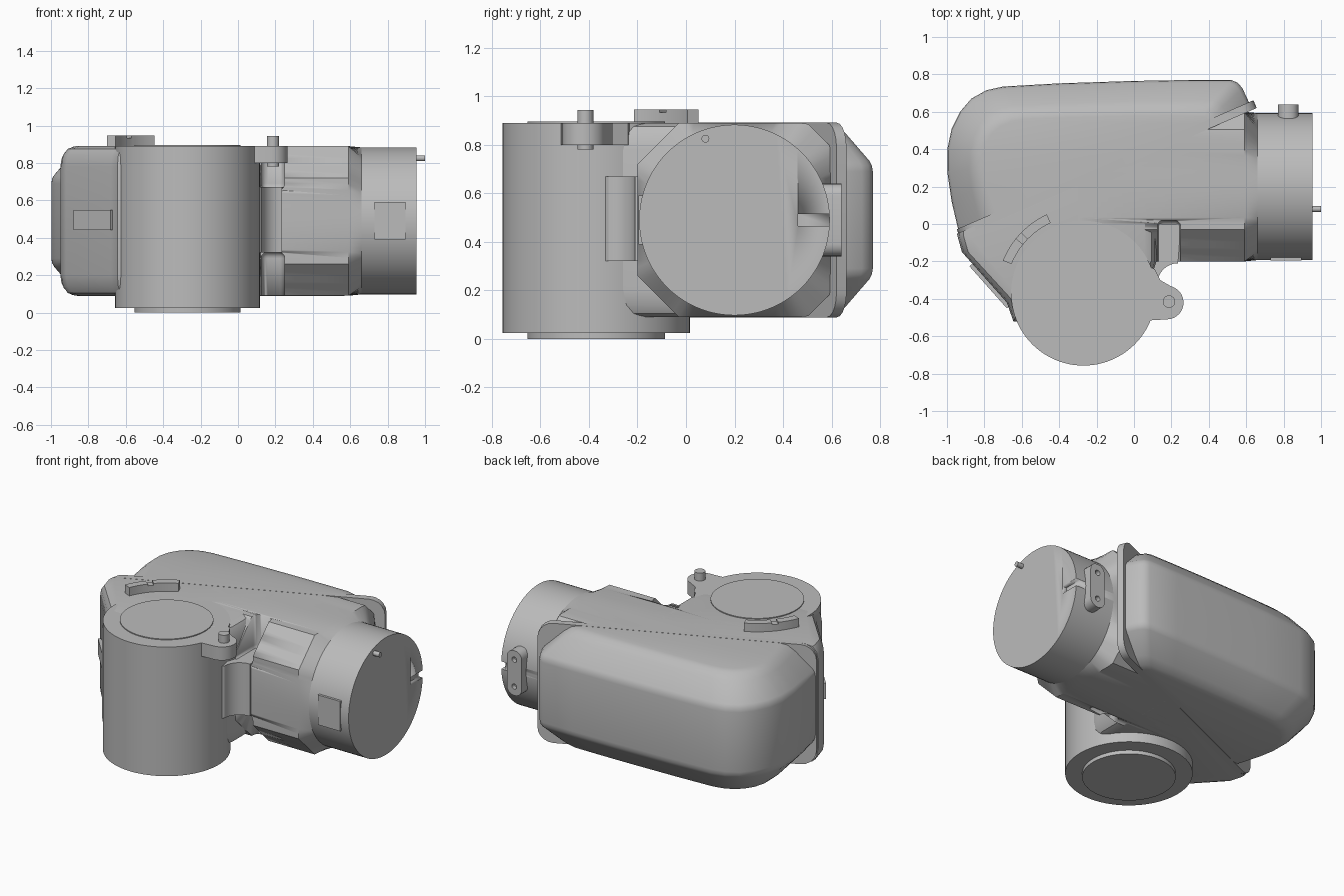
import bpy, bmesh, math
from mathutils import Vector, Matrix

if "Cube" in bpy.data.objects:
    bpy.data.objects.remove(bpy.data.objects["Cube"])

metal = bpy.data.materials.new("cast_grey")
metal.use_nodes = True
GREY = (0.5, 0.5, 0.5, 1)
metal.diffuse_color = GREY
metal.node_tree.nodes["Principled BSDF"].inputs["Base Color"].default_value = GREY

SEAM = Vector((-0.93, -0.045, 0))             # start of the diagonal split
TILT = math.radians(23.5)
SEAM_NORMAL = Vector((-math.sin(TILT), math.cos(TILT), 0))
HUB = Vector((-0.27, -0.37, 0))               # upright bore axis
PORT_Y, PORT_Z = 0.2, 0.49                    # side port axis


def finish(name, bm, angle=30):
    bmesh.ops.recalc_face_normals(bm, faces=bm.faces)
    mesh = bpy.data.meshes.new(name)
    bm.to_mesh(mesh)
    bm.free()
    ob = bpy.data.objects.new(name, mesh)
    bpy.context.collection.objects.link(ob)
    mesh.materials.append(metal)
    bpy.ops.object.select_all(action='DESELECT')
    ob.select_set(True)
    bpy.context.view_layer.objects.active = ob
    bpy.ops.object.shade_smooth_by_angle(angle=math.radians(angle))
    return ob


def loft(name, rings, keep=0, angle=30):
    """Skin closed rings; keep=1 or -1 trims to the back or front of the seam."""
    bm = bmesh.new()
    loops = [[bm.verts.new(p) for p in ring] for ring in rings]
    n = len(loops[0])
    for a, b in zip(loops, loops[1:]):
        for i in range(n):
            j = (i + 1) % n
            bm.faces.new((a[i], a[j], b[j], b[i]))
    bm.faces.new(loops[0][::-1])
    bm.faces.new(loops[-1])
    if keep:
        bmesh.ops.bisect_plane(bm, geom=bm.verts[:] + bm.edges[:] + bm.faces[:],
                               plane_co=SEAM, plane_no=SEAM_NORMAL * -keep, clear_outer=True)
        bmesh.ops.holes_fill(bm, edges=[e for e in bm.edges if e.is_boundary], sides=0)
    return finish(name, bm, angle)


def shells(outline, levels, centre, half):
    """Rings of an outline drawn in toward its centre at each (z, inset) level."""
    return [[(centre[0] + (x - centre[0]) * (1 - d / half[0]),
              centre[1] + (y - centre[1]) * (1 - d / half[1]), z) for x, y in outline]
            for z, d in levels]


def prism(name, outline, z0, z1):
    return loft(name, [[(x, y, z) for x, y in outline] for z in (z0, z1)])


def cylinder(name, start, end, r, sides=64):
    start, end = Vector(start), Vector(end)
    axis = end - start
    turn = axis.to_track_quat('Z', 'Y').to_matrix().to_4x4()
    bm = bmesh.new()
    bmesh.ops.create_cone(bm, cap_ends=True, segments=sides, radius1=r, radius2=r,
                          depth=axis.length,
                          matrix=Matrix.Translation((start + end) / 2) @ turn)
    return finish(name, bm)


def box(name, centre, size, spin=0, bevel=0, along=None):
    """Box spun about z; bevels all edges, or just those along one axis."""
    bm = bmesh.new()
    bmesh.ops.create_cube(bm, size=1, matrix=Matrix.Diagonal((*size, 1)))
    if bevel:
        edges = [e for e in bm.edges if along is None or
                 abs((e.verts[0].co - e.verts[1].co).normalized()[along]) > 0.9]
        bmesh.ops.bevel(bm, geom=edges, offset=bevel, segments=5, profile=0.5, affect='EDGES')
    bmesh.ops.transform(bm, verts=bm.verts,
                        matrix=Matrix.Translation(centre) @ Matrix.Rotation(spin, 4, 'Z'))
    return finish(name, bm)


def cut(target, cutter):
    mod = target.modifiers.new("cut", 'BOOLEAN')
    mod.operation, mod.solver, mod.object = 'DIFFERENCE', 'EXACT', cutter
    bpy.context.view_layer.objects.active = target
    bpy.ops.object.modifier_apply(modifier=mod.name)
    bpy.data.objects.remove(cutter)


def arc(centre, r, a0, a1, steps):
    angles = [math.radians(a0 + (a1 - a0) * i / steps) for i in range(steps + 1)]
    return [(centre[0] + r * math.cos(a), centre[1] + r * math.sin(a)) for a in angles]


# upright bore with its raised end discs
cylinder("upright_barrel", HUB + Vector((0, 0, 0.025)), HUB + Vector((0, 0, 0.89)), 0.387, 96)
cylinder("bore_discs", HUB, HUB + Vector((0, 0, 0.896)), 0.284, 96)

# side neck: chamfered square section blending into the round port
def section(x, round_end=False):
    ring = []
    for i in range(96):
        a = math.tau * i / 96
        c, s = math.cos(a), math.sin(a)
        diagonal = 0.63 if c < 0 else 0.7
        r = min(0.4 / max(abs(c), abs(s)), diagonal / (abs(c) + abs(s)))
        if round_end:
            r = 0.393
        ring.append((x, PORT_Y + r * c, PORT_Z + r * s))
    return ring


neck = loft("side_neck", [section(-0.3), section(0.59), section(0.66, True)], -1)
for z in (0.83, 0.15):
    cut(neck, box("pocket_cutter", (0.187, -0.14, z), (0.125, 0.32, 0.35), bevel=0.035))

port = cylinder("side_port", (0.6, PORT_Y, PORT_Z), (0.955, PORT_Y, PORT_Z), 0.393, 96)
cut(port, box("slot_cutter", (0.955, 0.53, PORT_Z), (0.06, 0.135, 0.05)))
cylinder("port_pin", (0.93, 0.08, 0.825), (1.0, 0.08, 0.825), 0.016, 24)
box("port_pad", (0.812, -0.165, PORT_Z), (0.165, 0.062, 0.2))

# front housing around the bore
front_outline = [(-0.95, 0.3), (-0.945, -0.06), (-0.92, -0.15), (-0.68, -0.42), (-0.645, -0.52),
                 (-0.3, -0.55), (0.08, -0.32), (0.12, -0.2), (0.12, 0.5)]
loft("front_housing", shells(front_outline,
     [(0.09, 0.08), (0.105, 0.035), (0.14, 0.01), (0.2, 0),
      (0.78, 0), (0.84, 0.01), (0.875, 0.035), (0.89, 0.08)], (-0.35, -0.15), (0.6, 0.4)), -1)

# concave web joining barrel and neck
prism("barrel_web", [(0, 0), (0, -0.4), (0.1, -0.35)]
      + arc((0.235, -0.32), 0.11, 180, 90, 8) + [(0.25, 0)], 0.32, 0.67)

# rear cover with broad sloping shoulders
cover_outline = ([(-0.85, -0.4), (-0.935, -0.05), (-0.975, 0.12), (-0.997, 0.27), (-0.998, 0.4)]
                 + [(-0.975, 0.51), (-0.93, 0.6), (-0.87, 0.67), (-0.79, 0.715), (-0.7, 0.735)]
                 + [(-0.4, 0.752), (0, 0.765), (0.3, 0.77), (0.52, 0.77)]
                 + [(0.555, 0.755), (0.58, 0.725), (0.615, 0.65), (0.65, 0.55), (0.68, -0.4)])
loft("rear_cover", shells(cover_outline,
     [(0.09, 0.19), (0.1, 0.15), (0.135, 0.11), (0.245, 0.015), (0.265, 0.004), (0.29, 0),
      (0.69, 0), (0.715, 0.004), (0.735, 0.015), (0.845, 0.11), (0.88, 0.15), (0.89, 0.19)],
     (-0.2, 0.35), (0.8, 0.42)), 1, 35)

# seam flange along the diagonal split
middle = SEAM + Vector((math.cos(TILT), math.sin(TILT), 0)) * 0.855
box("seam_flange", (middle.x, middle.y, PORT_Z), (1.73, 0.045, 0.802), TILT, 0.1, 1)

# clamp lug and dowel
prism("clamp_lug", [(0, -0.2), (-0.05, -0.5), (0.09, -0.515)]
      + arc((0.175, -0.42), 0.09, -90, 75, 14) + [(0.14, -0.3), (0.11, -0.24)], 0.8, 0.89)
cylinder("lug_dowel", (0.187, -0.415, 0.78), (0.187, -0.415, 0.943), 0.033, 32)

# curved locating key in three steps
for name, a0, a1, top in (("key_left", 158, 141, 0.946), ("key_notch", 141, 136, 0.934),
                          ("key_right", 136, 115, 0.946)):
    prism(name, arc(HUB, 0.465, a0, a1, 6) + arc(HUB, 0.415, a1, a0, 6), 0.86, top)

# label pad on the slanted left wall
box("wall_pad", (-0.765, -0.325, 0.495), (0.3, 0.04, 0.105), math.radians(-48.4))

# rear mounting boss with two holes
boss = box("mounting_boss", (0.825, 0.575, PORT_Z), (0.11, 0.13, 0.3), bevel=0.05, along=1)
for z in (0.4, 0.58):
    cut(boss, cylinder("hole_cutter", (0.825, 0.61, z), (0.825, 0.7, z), 0.018, 20))
